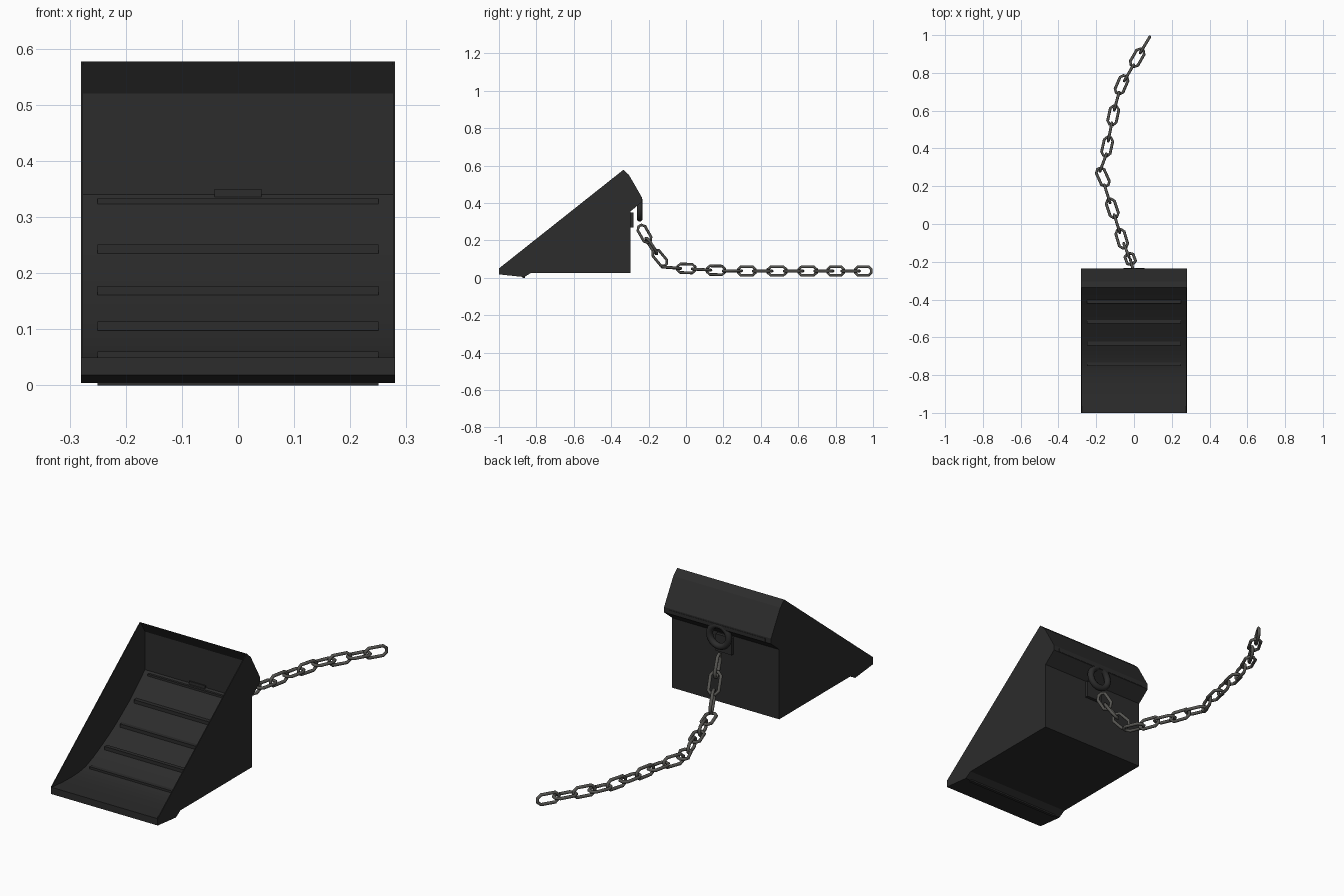
import bpy, bmesh, math
from mathutils import Vector, Matrix

if "Cube" in bpy.data.objects:
    bpy.data.objects.remove(bpy.data.objects["Cube"])


def material(name, c):
    m = bpy.data.materials.new(name)
    m.diffuse_color = (*c, 1)
    m.use_nodes = True
    m.node_tree.nodes["Principled BSDF"].inputs["Base Color"].default_value = m.diffuse_color
    return m


RUBBER = material("black rubber", (0.025, 0.025, 0.025))
STEEL = material("dark steel", (0.095, 0.093, 0.085))


def finish(name, bm, mat, smooth=None):
    bmesh.ops.recalc_face_normals(bm, faces=bm.faces[:])
    me = bpy.data.meshes.new(name)
    bm.to_mesh(me)
    bm.free()
    ob = bpy.data.objects.new(name, me)
    bpy.context.collection.objects.link(ob)
    me.materials.append(mat)
    if smooth:
        bpy.context.view_layer.objects.active = ob
        ob.select_set(True)
        bpy.ops.object.shade_smooth_by_angle(angle=math.radians(smooth))
        ob.select_set(False)
    return ob


def extrude_x(name, profile, x0, x1, mat, smooth=None):
    """Solid from a closed (y, z) profile between two x positions."""
    bm = bmesh.new()
    a = [bm.verts.new((x0, y, z)) for y, z in profile]
    b = [bm.verts.new((x1, y, z)) for y, z in profile]
    n = len(profile)
    bm.faces.new(a)
    bm.faces.new(b[::-1])
    for i in range(n):
        j = (i + 1) % n
        bm.faces.new((a[i], b[i], b[j], a[j]))
    return finish(name, bm, mat, smooth)


def bar(name, half_x, y0, y1, z0, z1):
    return extrude_x(name, [(y0, z0), (y1, z0), (y1, z1), (y0, z1)], -half_x, half_x, RUBBER)


def tube_loop(bm, path, radius, sides, normal, mtx):
    """Closed round tube along a flat loop."""
    n = len(path)
    rings = []
    for i, p in enumerate(path):
        t = (path[(i + 1) % n] - path[i - 1]).normalized()
        side = t.cross(normal)
        rings.append([bm.verts.new(mtx @ (p + radius * (
            math.cos(2 * math.pi * k / sides) * side + math.sin(2 * math.pi * k / sides) * normal)))
            for k in range(sides)])
    for i in range(n):
        r, s = rings[i], rings[(i + 1) % n]
        for k in range(sides):
            q = (k + 1) % sides
            bm.faces.new((r[k], r[q], s[q], s[k]))


# Wedge body: curved ramp, back panel and overhanging lip
ramp = [(-1, .05), (-.92, .043), (-.85, .041), (-.795, .043), (-.745, .051), (-.69, .072),
        (-.635, .099), (-.575, .131), (-.52, .164), (-.465, .202), (-.415, .238),
        (-.36, .286), (-.301, .34), (-.301, .52), (-.335, .577)]
back = [(-.305, .55), (-.236, .43), (-.236, .405), (-.297, .355), (-.297, .025),
        (-.83, .025), (-.865, .004), (-1, .018)]
W = .28
extrude_x("wedge_body", ramp + back, -W, W, RUBBER, 13)

# Thin side walls standing above the ramp
for s, label in ((-1, "left"), (1, "right")):
    extrude_x(label + "_side_wall", ramp, s * W, s * (W - .004), RUBBER)

# Grip ribs across the ramp, under the toe and on the back ridge
for i, (y, z) in enumerate([(-.312, .325), (-.415, .243), (-.52, .169), (-.635, .106), (-.745, .052)]):
    bar(f"grip_rib_{i + 1}", .25, y - .007, min(y + .012, -.302), z - .008, z + .008)
bar("toe_rib", .25, -.875, -.86, 0, .012)
bar("back_rib", .25, -.25, -.2345, .407, .423)

# Ring mount and pull ring
bar("ring_mount", .042, -.306, -.282, .27, .35)
bm = bmesh.new()
circle = [Vector((.05 * math.cos(a), 0, .05 * math.sin(a)))
          for a in (2 * math.pi * i / 24 for i in range(24))]
tube_loop(bm, circle, .015, 10, Vector((0, 1, 0)), Matrix.Translation((0, -.248, .365)))
finish("pull_ring", bm, RUBBER, 50)

# Chain links, alternating upright and flat along the path
centres = [(-.01, -.222, .235), (-.02, -.185, .17), (-.04, -.14, .106), (-.065, -.078, .054),
           (-.09, .002, .05), (-.115, .083, .044), (-.142, .16, .04), (-.165, .248, .037),
           (-.163, .325, .036), (-.142, .41, .036), (-.127, .487, .036), (-.11, .575, .036),
           (-.092, .65, .036), (-.066, .737, .036), (-.027, .80, .036), (.017, .88, .036),
           (.058, .948, .036)]
# Links that lie at their own angle
turned = {2: (-.03, .075, -.09), 3: (-.03, .1, -.008), 4: (-.025, .08, -.003),
          6: (-.025, .08, -.002), 7: (-.045, .1, 0), 8: (.03, .08, 0)}
L, H = .05, .023
quarter = [(L, .009), (L - .016, H)]
outline = (quarter + [(-x, y) for x, y in quarter[::-1]]
           + [(-x, -y) for x, y in quarter] + [(x, -y) for x, y in quarter[::-1]])
link_path = [Vector((x, y, 0)) for x, y in outline]
pts = [Vector(c) for c in centres]
for i, c in enumerate(pts):
    d = pts[min(i + 1, len(pts) - 1)] - pts[max(i - 1, 0)]
    d = Vector(turned.get(i, d)).normalized()
    flat = d.cross(Vector((0, 0, 1))).normalized()
    wide = flat.cross(d) if i % 2 == 0 else flat
    thin = d.cross(wide)
    m = Matrix((d, wide, thin)).transposed().to_4x4()
    bm = bmesh.new()
    tube_loop(bm, link_path, .0075, 8, Vector((0, 0, 1)), Matrix.Translation(c) @ m)
    finish(f"chain_link_{i + 1:02d}", bm, STEEL, 50)
